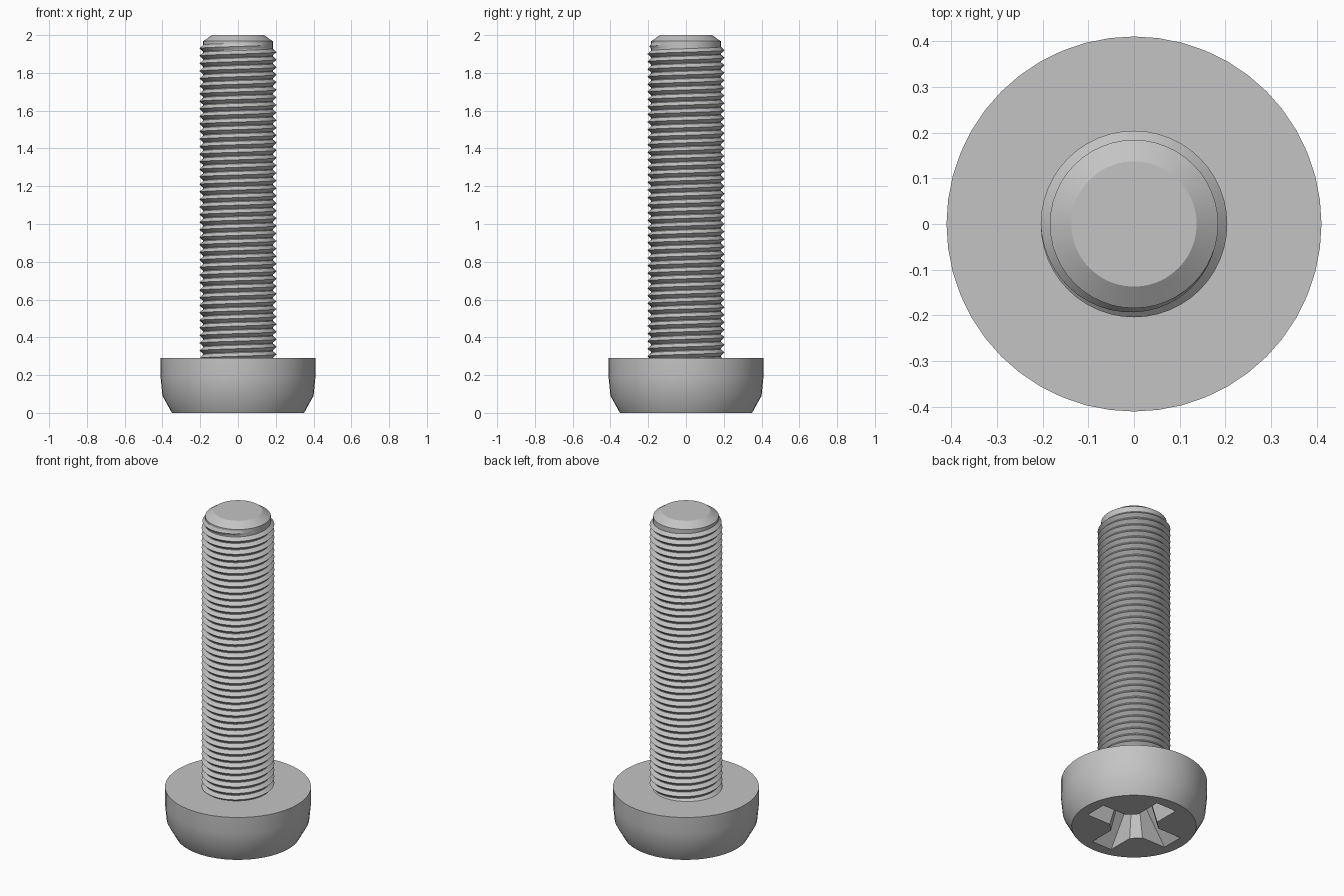
import bpy, bmesh, math
from math import cos, sin, pi, tau

cube = bpy.data.objects.get("Cube")
if cube:
    bpy.data.objects.remove(cube, do_unlink=True)

SEG = 48          # sides of every round part
PITCH = 0.04
ROOT, CREST = 0.182, 0.204

steel = bpy.data.materials.new("grey_steel")
steel.use_nodes = True
steel.diffuse_color = (0.55, 0.55, 0.55, 1)
steel.node_tree.nodes["Principled BSDF"].inputs["Base Color"].default_value = steel.diffuse_color


def make_object(name, bm):
    bmesh.ops.recalc_face_normals(bm, faces=bm.faces)
    mesh = bpy.data.meshes.new(name)
    bm.to_mesh(mesh)
    bm.free()
    mesh.materials.append(steel)
    obj = bpy.data.objects.new(name, mesh)
    bpy.context.collection.objects.link(obj)
    return obj


def select_only(obj):
    bpy.ops.object.select_all(action='DESELECT')
    obj.select_set(True)
    bpy.context.view_layer.objects.active = obj


def smooth(obj):
    select_only(obj)
    bpy.ops.object.shade_smooth_by_angle(angle=math.radians(30))


def loft(name, rings):
    """Skin a stack of equal-length point rings and cap both ends."""
    bm = bmesh.new()
    loops = [[bm.verts.new(p) for p in ring] for ring in rings]
    n = len(loops[0])
    for low, high in zip(loops, loops[1:]):
        for i in range(n):
            j = (i + 1) % n
            bm.faces.new((low[i], low[j], high[j], high[i]))
    bm.faces.new(loops[0][::-1])
    bm.faces.new(loops[-1])
    return make_object(name, bm)


def lathe(name, profile):
    return loft(name, [[(r * cos(tau * i / SEG), r * sin(tau * i / SEG), z)
                        for i in range(SEG)] for r, z in profile])


def cross_ring(z, tip, half, inner):
    """Four-armed outline with chamfered inner corners."""
    arm = [(tip, -half), (tip, half), (inner, half)]
    ring = []
    for k in range(4):
        c, s = cos(k * pi / 2), sin(k * pi / 2)
        for x, y in [(inner, -half)] + arm:
            ring.append((x * c - y * s, x * s + y * c, z))
    return ring


# Rounded head with a tapered cross recess underneath
head = lathe("screw_head", [(0.35, 0), (0.40, 0.09), (0.41, 0.19), (0.41, 0.29)])
cutter = loft("recess_cutter", [cross_ring(-0.01, 0.29, 0.07, 0.122),
                                cross_ring(0.19, 0.12, 0.045, 0.075)])
cutter.hide_render = True
cut = head.modifiers.new("cross_recess", 'BOOLEAN')
cut.operation = 'DIFFERENCE'
cut.solver = 'EXACT'
cut.object = cutter
select_only(head)
bpy.ops.object.modifier_apply(modifier=cut.name)
bpy.data.objects.remove(cutter, do_unlink=True)
smooth(head)

# Plain core with a chamfered tip
smooth(lathe("shank_core", [(0.184, 0.25), (0.184, 1.968), (0.137, 2.0)]))

# Helical V thread, fading out near the tip
bm = bmesh.new()
steps = 42 * SEG
roots, crests = [], []
for i in range(steps + SEG + 1):
    a, z = tau * i / SEG, 0.25 + PITCH * i / SEG
    roots.append(bm.verts.new((ROOT * cos(a), ROOT * sin(a), z)))
    if i <= steps:
        fade = min(1, (steps - i) / (SEG * 0.5))
        r = ROOT + (CREST - ROOT) * fade
        crests.append(bm.verts.new((r * cos(a), r * sin(a), z + PITCH / 2)))
for i in range(steps):
    bm.faces.new((roots[i], roots[i + 1], crests[i + 1], crests[i]))
    bm.faces.new((crests[i], crests[i + 1], roots[i + 1 + SEG], roots[i + SEG]))
smooth(make_object("screw_thread", bm))
